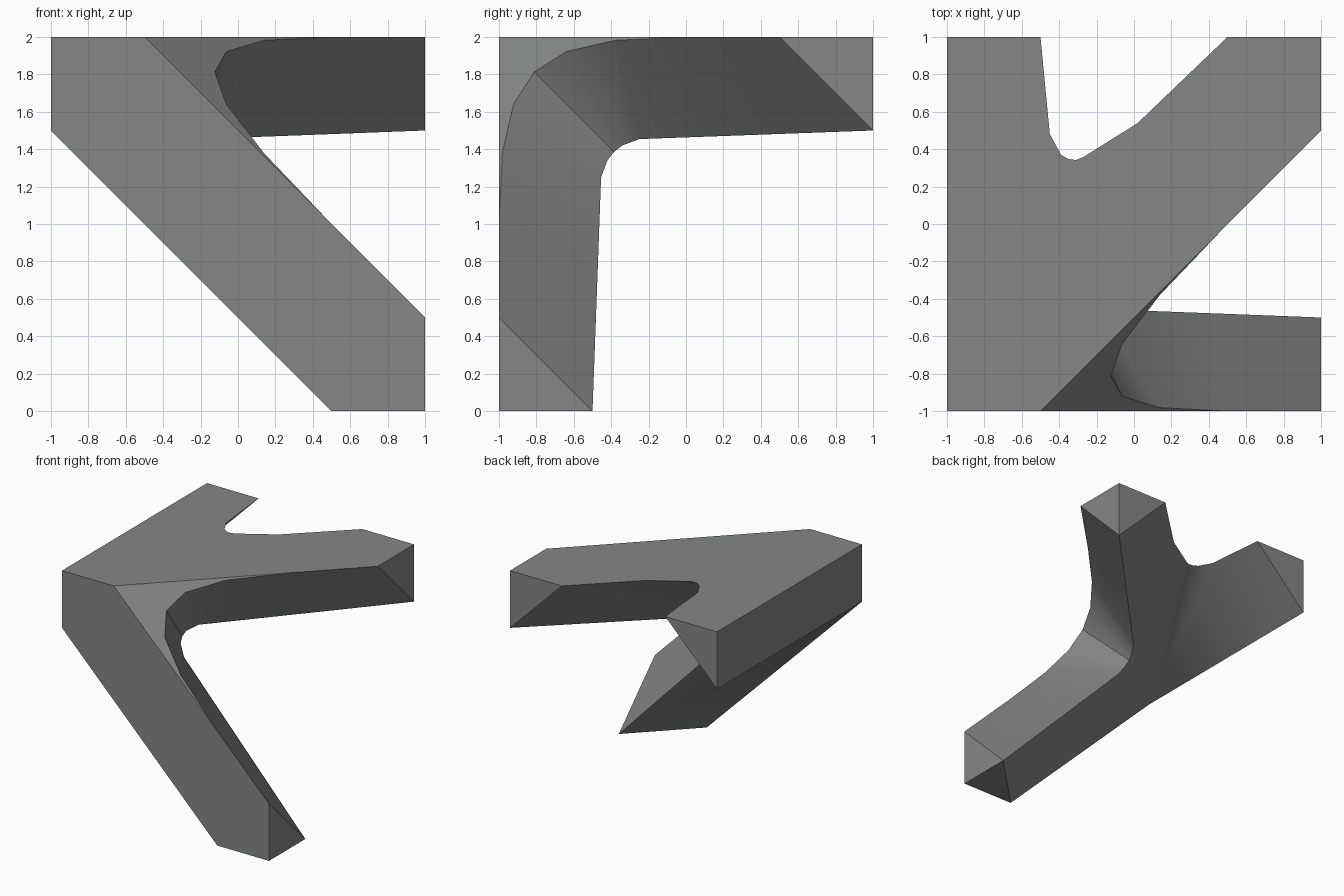
import bpy, bmesh
from mathutils import Vector

if "Cube" in bpy.data.objects:
    bpy.data.objects.remove(bpy.data.objects["Cube"])

# Offsets (u, v, w) run from the hub corner along +x, +y and -z.
bm = bmesh.new()
cache = {}


def vert(p):
    key = tuple(round(c, 4) for c in p)
    if key not in cache:
        u, v, w = key
        cache[key] = bm.verts.new((u - 1, v - 1, 2 - w))
    return cache[key]


def face(*pts, smooth=False):
    f = bm.faces.new([vert(p) for p in pts])
    f.smooth = smooth


def mirrored(half):
    """Extend a (v, w) curve past its middle point by swapping v and w."""
    return half + [(w, v) for v, w in reversed(half[:-1])]


# Hub corner, side arm tip, diagonal arm tip, drop arm tip
hub, low, web = (0, 0, 0), (0, 0, .5), (.5, 0, 0)
s_top, s_in, s_low = (0, 2, 0), (.5, 2, 0), (0, 2, .5)
d_tip, d_back, d_front, d_low = (2, 2, 0), (1.5, 2, 0), (2, 1.5, 0), (2, 2, .5)
p_tip, p_back, p_front, p_low = (2, 0, 2), (1.5, 0, 2), (2, 0, 1.5), (2, .5, 2)

# Curves: fillet rim on the web plane, inner ridge, notch on the top
rim = [(.5 + v + w, v, w) for v, w in mirrored(
    [(1.5, 0), (1, 0), (.62, .018), (.36, .078), (.188, .188)])]
ridge = [(v + w - .5, v, w) for v, w in mirrored(
    [(2, .5), (1.3, .526), (.75, .546), (.66, .58), (.615, .615)])]
notch = [s_in] + [(u, v, 0) for u, v in (
    (.55, 1.48), (.61, 1.37), (.65, 1.347), (.69, 1.342),
    (.73, 1.358), (1.02, 1.54))] + [d_back]

# Flat outer faces: top, front, left
face(hub, web, rim[1], d_front, d_tip, *reversed(notch), s_top)
face(hub, low, p_back, p_tip, p_front, rim[-2], web)
face(hub, s_top, s_low, low)

# Arm tips
face(s_top, s_in, s_low)
for tip, back, front, under in ((d_tip, d_back, d_front, d_low),
                                (p_tip, p_back, p_front, p_low)):
    face(tip, back, under)
    face(tip, under, front)

# Web and the curved inner wall between the two long arms
face(web, *rim[1:-1])
for i in range(len(rim) - 1):
    face(rim[i], rim[i + 1], ridge[i + 1], ridge[i], smooth=True)

# Underside: side arm slope, conical fillet, slanted back plane
face(low, s_low, s_in, smooth=True)
for a, b in zip(notch[:-2], notch[1:-1]):
    face(low, a, b, smooth=True)
face(low, notch[-2], d_back, *ridge, p_back, smooth=True)

bmesh.ops.recalc_face_normals(bm, faces=bm.faces)
mesh = bpy.data.meshes.new("corner_bracket")
bm.to_mesh(mesh)
bm.free()
bracket = bpy.data.objects.new("corner_bracket", mesh)
bpy.context.collection.objects.link(bracket)

grey = bpy.data.materials.new("grey")
grey.diffuse_color = (.23, .245, .24, 1)
grey.use_nodes = True
grey.node_tree.nodes["Principled BSDF"].inputs["Base Color"].default_value = grey.diffuse_color
mesh.materials.append(grey)

# Smooth the curved walls, keep the other edges sharp
bpy.context.view_layer.objects.active = bracket
bracket.select_set(True)
bpy.ops.object.shade_smooth_by_angle(angle=0.6)
